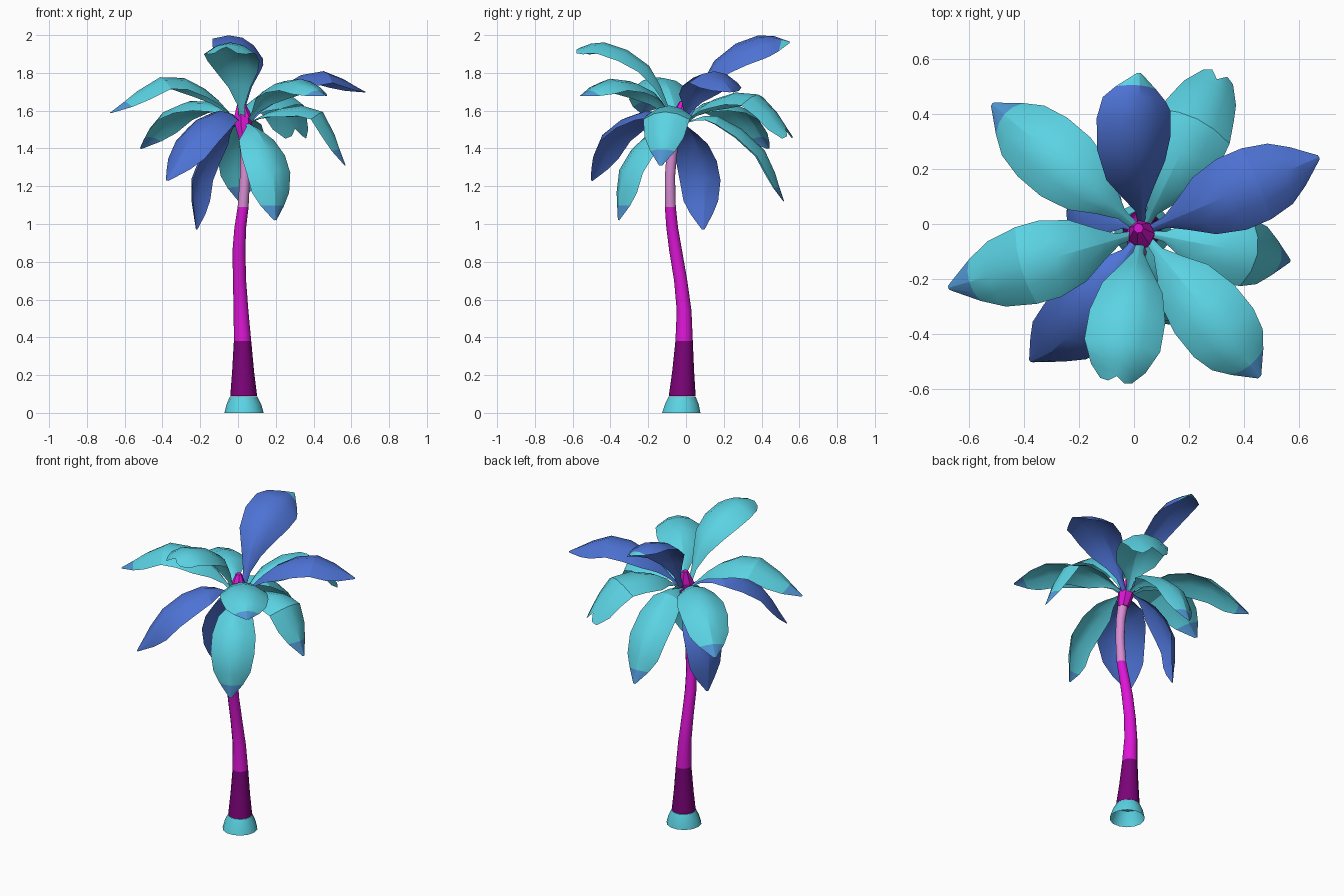
import bpy, bmesh, math
from mathutils import Vector

if "Cube" in bpy.data.objects:
    bpy.data.objects.remove(bpy.data.objects["Cube"])


def material(name, rgb):
    m = bpy.data.materials.new(name)
    m.diffuse_color = (*rgb, 1)
    m.use_nodes = True
    m.node_tree.nodes["Principled BSDF"].inputs["Base Color"].default_value = m.diffuse_color
    return m


teal = material("teal", (0.105, 0.65, 0.77))
blue = material("blue", (0.075, 0.17, 0.66))
tip_blue = material("tip blue", (0.08, 0.31, 0.66))
magenta = material("magenta", (0.72, 0.008, 0.67))
purple = material("dark purple", (0.20, 0.001, 0.19))
pink = material("pink", (0.68, 0.27, 0.65))


def finish(bm, name, mats, angle):
    me = bpy.data.meshes.new(name)
    bm.to_mesh(me)
    bm.free()
    for m in mats:
        me.materials.append(m)
    ob = bpy.data.objects.new(name, me)
    bpy.context.collection.objects.link(ob)
    bpy.context.view_layer.objects.active = ob
    ob.select_set(True)
    bpy.ops.object.shade_smooth_by_angle(angle=math.radians(angle))
    ob.select_set(False)
    return ob


def loft(name, rings, sides, mats, bands=(), bottom=True, angle=40):
    """Stack of circles (x, y, z, radius); material changes at the band heights."""
    bm = bmesh.new()
    loops = [[bm.verts.new((x + r * math.cos(2 * math.pi * i / sides),
                            y + r * math.sin(2 * math.pi * i / sides), z))
              for i in range(sides)] for x, y, z, r in rings]
    for a, b in zip(loops, loops[1:]):
        for i in range(sides):
            j = (i + 1) % sides
            f = bm.faces.new((a[i], a[j], b[j], b[i]))
            f.material_index = sum(f.calc_center_median().z > h for h in bands)
    if bottom:
        bm.faces.new(loops[0][::-1])
    f = bm.faces.new(loops[-1])
    f.material_index = len(bands)
    return finish(bm, name, mats, angle)


# Trunk: bent, tapering, three colour bands
loft("trunk", [
    (0.030, -0.020, 0.09, 0.071), (0.027, -0.015, 0.22, 0.058),
    (0.024, -0.010, 0.38, 0.046), (0.016, -0.010, 0.54, 0.039),
    (0.008, -0.028, 0.70, 0.035), (0.005, -0.055, 0.86, 0.034),
    (0.012, -0.073, 0.98, 0.031), (0.027, -0.083, 1.09, 0.029),
    (0.037, -0.085, 1.25, 0.027), (0.040, -0.075, 1.37, 0.028),
    (0.033, -0.060, 1.48, 0.030)],
    12, [purple, magenta, pink], bands=(0.38, 1.09))

# Hollow collar at the foot
loft("foot_collar", [(0.032, -0.025, 0.0, 0.104), (0.031, -0.022, 0.045, 0.092),
                     (0.030, -0.020, 0.088, 0.072)], 14, [teal], bottom=False)

# Faceted crown bud the leaves grow from
loft("crown_bud", [(0.034, -0.060, 1.455, 0.033), (0.027, -0.048, 1.52, 0.046),
                   (0.026, -0.035, 1.57, 0.050), (0.020, -0.025, 1.61, 0.034),
                   (0.016, -0.015, 1.65, 0.018)], 7, [magenta], angle=15)

# Leaf outline: (position along the midrib, share of half width)
OUTLINE = [(0, .10), (.1, .15), (.2, .42), (.33, .80), (.5, 1),
           (.68, 1), (.83, .85), (.91, .54), (1, .06)]
NOTCHED = OUTLINE[:-2] + [(.92, .72), (1, .42)]
CROWN = Vector((0.03, -0.03, 0))


def catmull(p, t):
    """Point on a smooth curve through the points p."""
    u = t * (len(p) - 1)
    i = min(int(u), len(p) - 2)
    u -= i
    q = [2 * p[0] - p[1]] + p + [2 * p[-1] - p[-2]]
    a, b, c, d = q[i:i + 4]
    return 0.5 * (2 * b + (c - a) * u + (2 * a - 5 * b + 4 * c - d) * u * u
                  + (3 * b - a - 3 * c + d) * u ** 3)


def leaf(name, colour, tip_colour, azimuth, half, a, b, tip, roll=0, skew=0, notch=False):
    """Arched leaf; a, b, tip are (distance from crown, height) of the midrib."""
    az = math.radians(azimuth)
    out = Vector((math.cos(az), math.sin(az), 0))
    flat = Vector((-math.sin(az), math.cos(az), 0))
    path = [CROWN + out * r + Vector((0, 0, z)) for r, z in ((0.03, 1.54), a, b, tip)]
    bm = bmesh.new()
    rows = []
    for t, w in NOTCHED if notch else OUTLINE:
        p = catmull(path, t) + flat * skew * half * max(0, (t - .6) / .4) ** 2
        tangent = (catmull(path, min(t + .02, 1)) - catmull(path, max(t - .02, 0))).normalized()
        up = tangent.cross(flat)
        r = math.radians(roll)
        side = flat * math.cos(r) + up * math.sin(r)
        normal = tangent.cross(side)
        rows.append([bm.verts.new(p + side * s * w * half - normal * 0.45 * half * w * s * s)
                     for s in (-1, -.5, 0, .5, 1)])
    if notch:   # jagged end
        rows[-1][2].co = catmull(path, .95)
    for k, (r0, r1) in enumerate(zip(rows, rows[1:])):
        for i in range(4):
            f = bm.faces.new((r0[i], r1[i], r1[i + 1], r0[i + 1]))
            f.material_index = int(k == len(rows) - 2)   # coloured tip
    finish(bm, name, [colour, tip_colour], 25)


leaf("leaf_back_high", blue, teal, 91, .145, (.19, 1.86), (.41, 1.985), (.58, 1.965), roll=22)
leaf("leaf_back_right", teal, teal, 64, .145, (.20, 1.66), (.45, 1.69), (.65, 1.47), notch=True)
leaf("leaf_right_high", blue, blue, 23, .14, (.22, 1.73), (.45, 1.81), (.70, 1.70))
leaf("leaf_right_low", teal, tip_blue, -11, .125, (.20, 1.61), (.42, 1.60), (.55, 1.31))
leaf("leaf_front_right", teal, tip_blue, -51, .14, (.22, 1.71), (.47, 1.77), (.68, 1.68))
leaf("leaf_front_high", teal, teal, -100, .14, (.17, 1.84), (.40, 1.96), (.555, 1.93), notch=True)
leaf("leaf_front_left", blue, blue, -125, .14, (.22, 1.60), (.46, 1.49), (.62, 1.23), skew=-.45)
leaf("leaf_left", teal, tip_blue, -164, .145, (.22, 1.72), (.45, 1.78), (.735, 1.59))
leaf("leaf_left_hanging", blue, blue, 154, .12, (.17, 1.45), (.29, 1.25), (.28, 0.97))
leaf("leaf_back_left", teal, tip_blue, 139.5, .14, (.25, 1.65), (.50, 1.61), (.72, 1.40))
leaf("leaf_back_low", teal, tip_blue, 92, .125, (.20, 1.57), (.44, 1.40), (.55, 1.12))
leaf("leaf_front_hanging", teal, tip_blue, -63, .13, (.18, 1.48), (.34, 1.30), (.37, 1.02))
